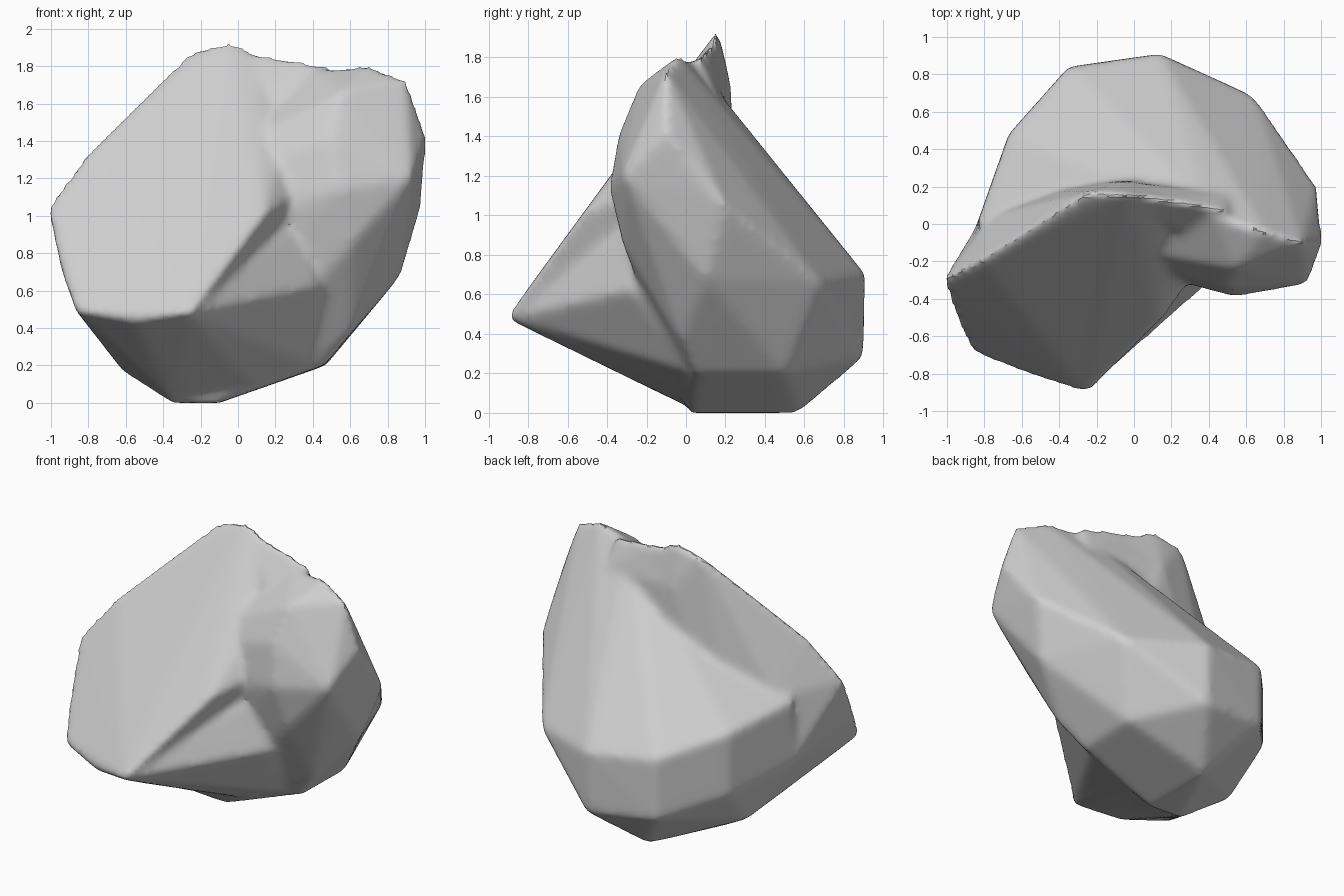
import bpy
import bmesh

default_cube = bpy.data.objects.get("Cube")
if default_cube:
    bpy.data.objects.remove(default_cube, do_unlink=True)

# Single stone colour
stone = bpy.data.materials.new("light_grey_stone")
stone.use_nodes = True
stone.diffuse_color = (0.62, 0.62, 0.62, 1)
stone.node_tree.nodes["Principled BSDF"].inputs["Base Color"].default_value = (0.62, 0.62, 0.62, 1)


def chunk(name, points):
    """A convex block of stone wrapped around a few corner points."""
    bm = bmesh.new()
    for point in points:
        bm.verts.new(point)
    result = bmesh.ops.convex_hull(bm, input=bm.verts[:])
    loose = {v for v in result["geom_interior"] if isinstance(v, bmesh.types.BMVert)}
    bmesh.ops.delete(bm, geom=list(loose), context="VERTS")
    bmesh.ops.recalc_face_normals(bm, faces=bm.faces[:])
    mesh = bpy.data.meshes.new(name)
    bm.to_mesh(mesh)
    bm.free()
    mesh.materials.append(stone)
    obj = bpy.data.objects.new(name, mesh)
    bpy.context.collection.objects.link(obj)
    return obj


# Main body: rounded shoulder on one side, sloping back and faceted base
shoulder = [(.42, .04, 1.78), (.7, -.04, 1.81), (.9, -.1, 1.73), (.55, -.24, 1.66),
            (.5, -.34, 1.42), (.54, -.39, 1.14), (.61, -.32, .85), (.93, -.32, 1.2),
            (1.01, -.1, 1.42), (.98, .2, 1.05)]
back = [(.87, .1, .68), (.65, .68, .66), (.14, .91, .7), (.14, .9, .28),
        (-.35, .84, .75), (-.35, .84, .33), (-.67, .48, .88), (-.67, .48, .45),
        (-.84, 0, .98), (-.84, 0, .55)]
base = [(.6, -.03, .37), (.47, .5, .2), (.46, .05, .2), (-.1, .57, 0),
        (-.36, .03, 0), (-.1, .02, 0), (-.62, .2, .17)]
rock = chunk("rock_body", shoulder + back + base)

# Leaning slab: broad slanted face with an overhanging lower lip
face_rim = [(-1.02, -.3, 1.05), (-.95, -.5, .72), (-.87, -.69, .49), (-.55, -.8, .43),
            (-.25, -.91, .48), (.14, -.53, 1.0), (.26, -.36, 1.08), (.27, -.12, 1.45),
            (.1, .14, 1.88), (-.05, .16, 1.94), (-.24, .17, 1.9), (-.46, .01, 1.59),
            (-.81, -.19, 1.34)]
slab_back = [(-.05, .23, 1.65), (.3, .15, 1.7), (-.75, .05, 1.0), (.2, .25, .8),
             (-.84, 0, .55), (-.62, .2, .17), (-.36, .03, .02), (.1, .05, .07)]

# Crest linking the peak to the shoulder, above the gully
crest = [(0, .14, 1.88), (.2, .13, 1.85), (.5, .07, 1.8), (0, .22, 1.65), (.5, .16, 1.6),
         (.1, -.05, 1.4), (.5, -.25, 1.35), (.3, .2, 1.3)]

# Ledge closing the foot of the gully
ledge = [(-.25, -.89, .48), (.18, -.46, .53), (.42, -.3, .62), (.5, -.15, .6),
         (.3, -.28, .95), (0, -.3, .9), (.1, .05, .07), (.4, .05, .2), (-.3, .03, .02)]

# Fuse the blocks and wear down the edges
helpers = [chunk("leaning_slab", face_rim + slab_back), chunk("crest", crest), chunk("ledge", ledge)]
for helper in helpers:
    helper.hide_render = True
    union = rock.modifiers.new("fuse_" + helper.name, "BOOLEAN")
    union.operation = "UNION"
    union.solver = "EXACT"
    union.object = helper
remesh = rock.modifiers.new("remesh", "REMESH")
remesh.mode = "VOXEL"
remesh.voxel_size = 0.025
worn = rock.modifiers.new("worn_edges", "SMOOTH")
worn.factor = 0.5
worn.iterations = 9

# Bake the result into one mesh and drop the helper blocks
bpy.context.view_layer.update()
baked = bpy.data.meshes.new_from_object(rock.evaluated_get(bpy.context.evaluated_depsgraph_get()))
rock.modifiers.clear()
rock.data = baked
rock.name = "rock"
for helper in helpers:
    bpy.data.objects.remove(helper, do_unlink=True)
if not baked.materials:
    baked.materials.append(stone)

# Smooth shading that keeps crisp breaks
for obj in bpy.context.selected_objects:
    obj.select_set(False)
rock.select_set(True)
bpy.context.view_layer.objects.active = rock
bpy.ops.object.shade_smooth_by_angle(angle=0.6)
